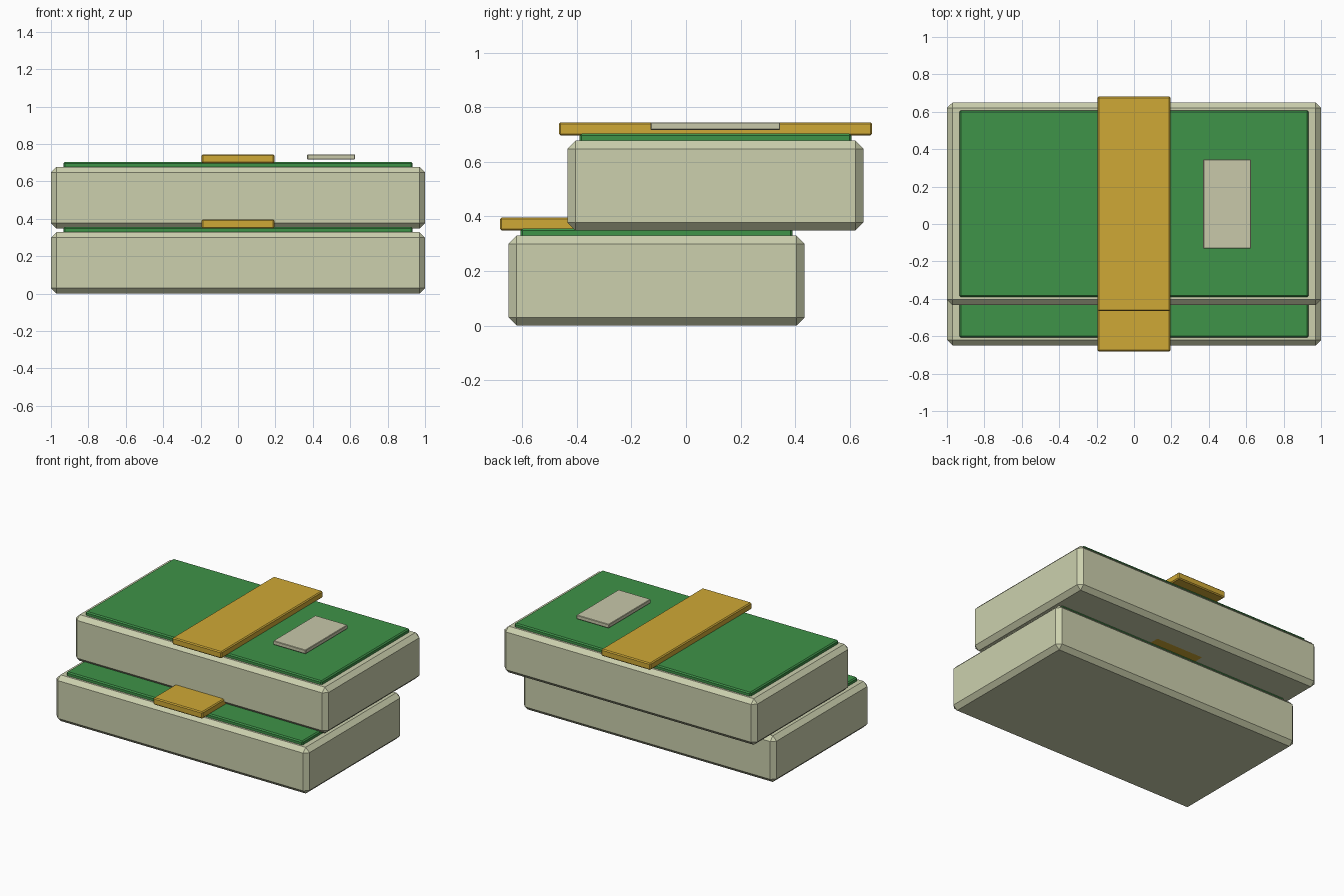
import bpy
import bmesh

if "Cube" in bpy.data.objects:
    bpy.data.objects.remove(bpy.data.objects["Cube"])


def material(name, rgb):
    """Flat colour from sRGB 0-255 values."""
    m = bpy.data.materials.new(name)
    lin = [((c / 255 + 0.055) / 1.055) ** 2.4 for c in rgb]
    m.diffuse_color = (*lin, 1)
    m.use_nodes = True
    m.node_tree.nodes["Principled BSDF"].inputs["Base Color"].default_value = m.diffuse_color
    return m


PAPER = material("paper_cream", (204, 208, 174))
GREEN = material("note_green", (62, 147, 72))
GOLD = material("band_gold", (207, 169, 54))
LABEL = material("label_grey", (200, 200, 170))


def block(name, x, y, z, bevel, mat):
    """Chamfered box spanning the (min, max) ranges x, y, z."""
    bm = bmesh.new()
    bmesh.ops.create_cube(bm, size=1)
    for v in bm.verts:
        v.co = [r[0] if c < 0 else r[1] for c, r in zip(v.co, (x, y, z))]
    bmesh.ops.bevel(bm, geom=bm.edges[:], offset=bevel, segments=1,
                    affect='EDGES', profile=0.5)
    mesh = bpy.data.meshes.new(name)
    bm.to_mesh(mesh)
    bm.free()
    mesh.materials.append(mat)
    obj = bpy.data.objects.new(name, mesh)
    bpy.context.collection.objects.link(obj)
    return obj


# Two banded bundles, the upper one shifted backwards
for prefix, yc, z0 in (("lower", -0.108, 0.0), ("upper", 0.108, 0.348)):
    def span(half):
        return (yc - half, yc + half)

    block(prefix + "_paper_stack", (-1, 1), span(0.542), (z0, z0 + 0.33), 0.03, PAPER)
    block(prefix + "_top_sheet", (-0.934, 0.934), span(0.498),
          (z0 + 0.305, z0 + 0.356), 0.008, GREEN)
    block(prefix + "_band", (-0.195, 0.195), span(0.574),
          (z0 + 0.348, z0 + 0.397), 0.007, GOLD)

# Small label plate on the upper bundle
block("label_plate", (0.37, 0.625), (-0.13, 0.345), (0.717, 0.745), 0.003, LABEL)
